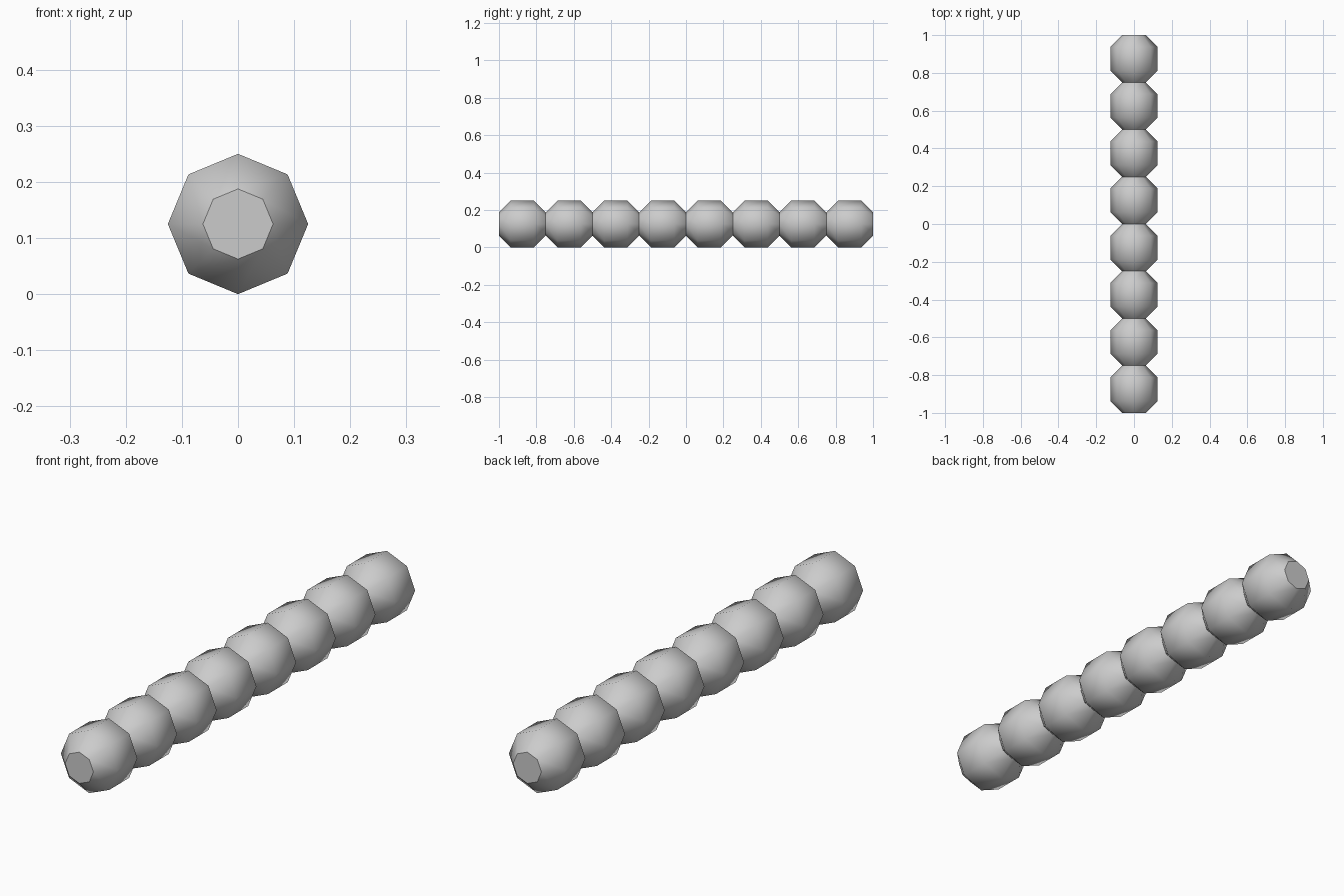
import bpy, bmesh
from math import radians, sin, cos, pi

if "Cube" in bpy.data.objects:
    bpy.data.objects.remove(bpy.data.objects["Cube"])

BEADS, LENGTH, SIDES = 8, 0.25, 8
R, NECK, CENTRE_Z = 0.125, 0.0625, 0.125

# Lengthwise profile (y, radius): a chamfered barrel repeated for each bead
profile = [(-1.0, NECK)]
for i in range(BEADS):
    y = -1.0 + i * LENGTH
    profile += [(y + 0.0625, R), (y + 0.1875, R), (y + LENGTH, NECK)]

# Octagonal rings joined into one beaded rod
bm = bmesh.new()
rings = []
for y, r in profile:
    rings.append([bm.verts.new((r * sin(2 * pi * k / SIDES), y,
                                CENTRE_Z + r * cos(2 * pi * k / SIDES)))
                  for k in range(SIDES)])
for a, b in zip(rings, rings[1:]):
    for k in range(SIDES):
        n = (k + 1) % SIDES
        bm.faces.new((a[k], a[n], b[n], b[k]))

# End caps
bm.faces.new(rings[0])
bm.faces.new(rings[-1])
bmesh.ops.recalc_face_normals(bm, faces=bm.faces)

mesh = bpy.data.meshes.new("beaded_rod")
bm.to_mesh(mesh)
bm.free()
rod = bpy.data.objects.new("beaded_rod", mesh)
bpy.context.collection.objects.link(rod)

# Smooth beads, with crisp necks and end caps
bpy.context.view_layer.objects.active = rod
rod.select_set(True)
bpy.ops.object.shade_smooth_by_angle(angle=radians(46))
